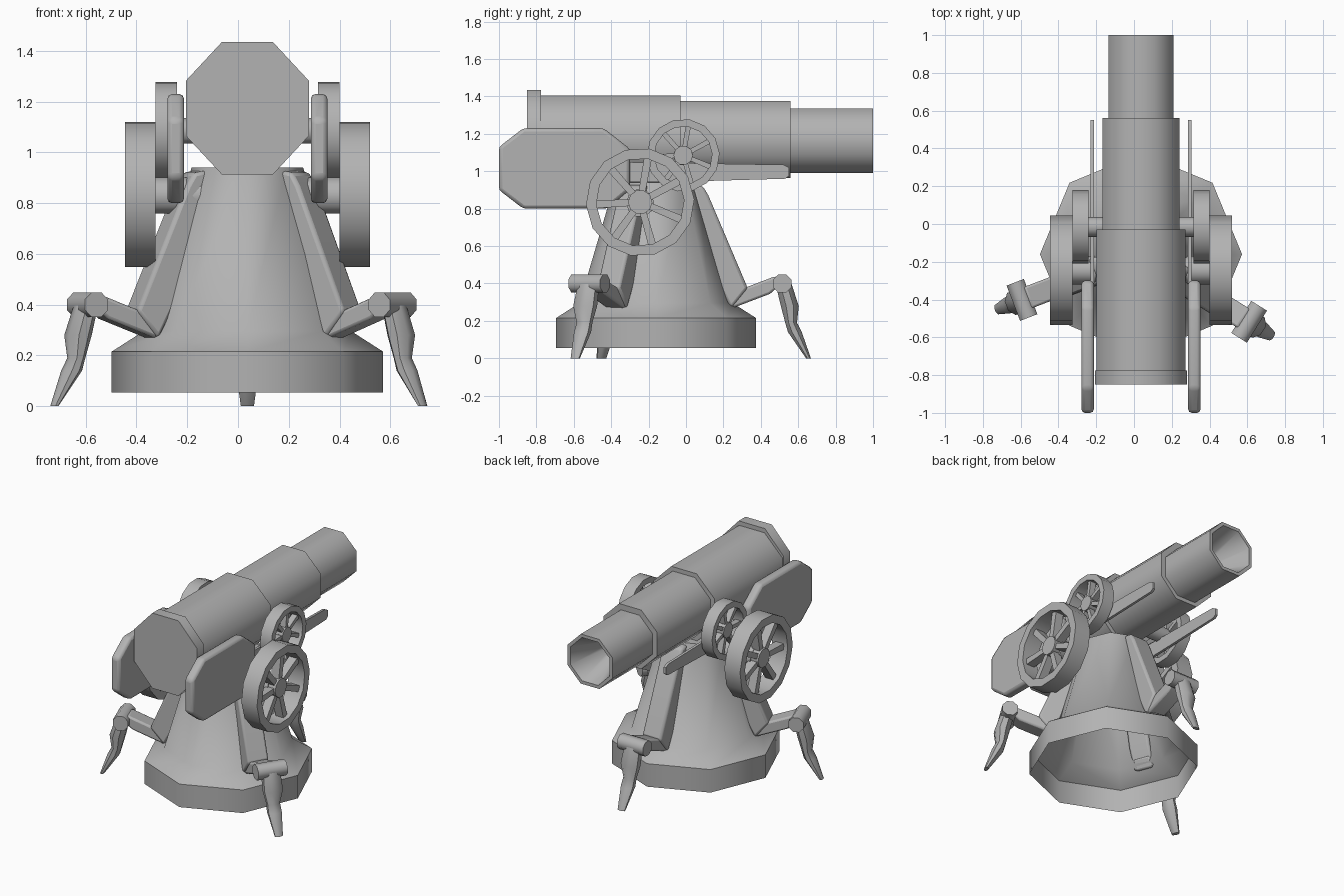
import bpy, bmesh, math
from mathutils import Matrix, Vector

cube = bpy.data.objects.get("Cube")
if cube:
    bpy.data.objects.remove(cube, do_unlink=True)

CX, CY = 0.037, -0.16          # centre line of the gun and centre of the pedestal
BORE_Z = 1.17

metal = bpy.data.materials.new("plain_grey")
metal.use_nodes = True
GREY = (0.45, 0.45, 0.45, 1)
metal.diffuse_color = GREY
metal.node_tree.nodes["Principled BSDF"].inputs["Base Color"].default_value = GREY


def finish(name, bm, matrix, angle=50, bevel=0):
    """Turn a bmesh into a shaded object."""
    bmesh.ops.recalc_face_normals(bm, faces=bm.faces)
    bm.transform(matrix)
    me = bpy.data.meshes.new(name)
    bm.to_mesh(me)
    bm.free()
    me.materials.append(metal)
    me.shade_smooth()
    me.set_sharp_from_angle(angle=math.radians(angle))
    ob = bpy.data.objects.new(name, me)
    bpy.context.collection.objects.link(ob)
    if bevel:
        mod = ob.modifiers.new("soft_edges", 'BEVEL')
        mod.width = bevel
        mod.segments = 2
    return ob


def skin(bm, rings, caps=(True, True), closed=False):
    """Bridge successive rings of points."""
    loops = [[bm.verts.new(p) for p in ring] for ring in rings]
    n = len(loops[0])
    pairs = list(zip(loops, loops[1:]))
    if closed:
        pairs.append((loops[-1], loops[0]))
    for a, b in pairs:
        for i in range(n):
            j = (i + 1) % n
            bm.faces.new((a[i], a[j], b[j], b[i]))
    if not closed:
        if caps[0]:
            bm.faces.new(loops[0])
        if caps[1]:
            bm.faces.new(loops[-1])


def circle(r, t, sides, phase=0.0):
    steps = [phase + math.tau * i / sides for i in range(sides)]
    return [(r * math.cos(a), r * math.sin(a), t) for a in steps]


# Local z of a turned part laid along the world axis
ALONG = {
    'X': Matrix(((0, 0, 1, 0), (1, 0, 0, 0), (0, 1, 0, 0), (0, 0, 0, 1))),
    'Y': Matrix(((1, 0, 0, 0), (0, 0, 1, 0), (0, 1, 0, 0), (0, 0, 0, 1))),
    'Z': Matrix.Identity(4),
}


def turned(name, profile, sides, axis, at, phase=0.0, caps=(True, True), closed=False):
    bm = bmesh.new()
    skin(bm, [circle(r, t, sides, phase) for r, t in profile], caps, closed)
    return finish(name, bm, Matrix.Translation(at) @ ALONG[axis])


def prism(name, outline, x0, x1, matrix=Matrix.Identity(4), bevel=0):
    """Extrude a (y, z) outline from x0 to x1."""
    bm = bmesh.new()
    skin(bm, [[(x, y, z) for y, z in outline] for x in (x0, x1)])
    return finish(name, bm, matrix, 40, bevel)


# Pedestal: open octagonal bell
turned("pedestal", [(0.535, 0.055), (0.535, 0.215), (0.41, 0.295), (0.22, 0.94)],
       8, 'Z', (CX, CY, 0), caps=(False, True))

# Barrel: octagonal steps with a tapered bore
k = 1 / math.cos(math.pi / 8)
EIGHTH = math.pi / 8
gun = (CX, 0, BORE_Z)
turned("barrel_breech", [(0.235 * k, -0.78), (0.235 * k, -0.03)], 8, 'Y', gun, EIGHTH)
turned("barrel_middle", [(0.205 * k, -0.05), (0.205 * k, 0.56)], 8, 'Y', gun, EIGHTH)
turned("barrel_muzzle", [(0.172 * k, 0.54), (0.172 * k, 1.0), (0.15 * k, 1.0), (0.04, 0.68)],
       8, 'Y', (CX, 0, 1.163), EIGHTH)

# Breech plate: octagon a little taller than wide
bm = bmesh.new()
skin(bm, [circle(0.261 * k, t, 8, EIGHTH) for t in (-0.85, -0.775)])
finish("breech_plate", bm, Matrix.Translation((CX, 0, 1.174)) @ ALONG['Y'] @
       Matrix.Diagonal((0.93, 1, 1, 1)))


def wheel(name, y, z, radius, inner, hub, x0, x1):
    """Rim, hub and seven spokes."""
    mid, half = (x0 + x1) / 2, abs(x1 - x0) / 2
    turned(name + "_rim", [(radius, x0), (radius, x1), (inner, x1), (inner, x0)],
           14, 'X', (0, y, z), math.radians(80), closed=True)
    turned(name + "_hub", [(hub, mid - half * 0.7), (hub, mid + half * 0.7)], 10, 'X', (0, y, z))
    w = radius * 0.06
    bm = bmesh.new()
    for i in range(7):
        spin = Matrix.Rotation(math.radians(80) + math.tau * i / 7, 3, 'X')
        box = [(0, -w), (inner * 1.03, -w * 1.2), (inner * 1.03, w * 1.2), (0, w)]
        skin(bm, [[spin @ Vector((x, a, b)) for a, b in box]
                  for x in (mid - half * 0.5, mid + half * 0.5)])
    finish(name + "_spokes", bm, Matrix.Translation((0, y, z)))


# Carriage: cheek plates, rails and wheels on both sides
cheek = [(-0.87, 0.8), (-1.0, 0.9), (-1.0, 1.13), (-0.87, 1.23),
         (-0.44, 1.23), (-0.3, 1.12), (-0.3, 0.9), (-0.42, 0.8)]
rail = [(-0.4, 0.94), (0.0, 0.945), (0.53, 0.96), (0.55, 0.975),
        (0.55, 1.02), (0.52, 1.035), (-0.4, 1.05)]
for side, s in (("left", 1), ("right", -1)):
    prism(side + "_cheek", cheek, CX + s * 0.25, CX + s * 0.315, bevel=0.018)
    prism(side + "_rail", rail, CX + s * 0.25, CX + s * 0.268)
    wheel(side + "_small_wheel", -0.015, 1.085, 0.195, 0.155, 0.052,
          CX + s * 0.278, CX + s * 0.363)
    wheel(side + "_large_wheel", -0.245, 0.835, 0.29, 0.235, 0.065,
          CX + s * 0.363, CX + s * 0.483)

turned("upper_axle", [(0.053, -0.32), (0.053, 0.32)], 10, 'X', (CX, -0.015, 1.085))
turned("lower_axle", [(0.075, -0.41), (0.075, 0.41)], 10, 'X', (CX, -0.245, 0.83))

# Legs: the same set turned about the pedestal, local y pointing outward
strut = [(0.19, 0.93), (0.25, 0.92), (0.28, 0.87), (0.49, 0.375), (0.40, 0.265), (0.33, 0.4)]
arm = [(0.36, 0.33), (0.40, 0.265), (0.61, 0.345), (0.67, 0.40), (0.64, 0.44), (0.47, 0.375)]
claw = [(0.675, 0.42, 0.045, 0.06), (0.715, 0.28, 0.052, 0.068), (0.722, 0.19, 0.034, 0.045),
        (0.742, 0.14, 0.04, 0.048), (0.815, 0.0, 0.014, 0.028)]
for name, degrees in (("rear", 90), ("right", 201), ("left", 328)):
    place = Matrix.Translation((CX, CY, 0)) @ Matrix.Rotation(math.radians(degrees - 90), 4, 'Z')
    prism(name + "_leg_strut", strut, -0.072, 0.072, place, bevel=0.015)
    prism(name + "_leg_arm", arm, -0.06, 0.06, place, bevel=0.012)
    bm = bmesh.new()
    skin(bm, [circle(0.053, t, 8, EIGHTH) for t in (-0.1, 0.1)])
    finish(name + "_leg_joint", bm, place @ Matrix.Translation((0, 0.675, 0.4)) @ ALONG['X'])
    bm = bmesh.new()
    skin(bm, [[(x * rx, y + b * ry, z) for x, b, _ in circle(1, 0, 8, EIGHTH)]
              for y, z, ry, rx in claw])
    finish(name + "_leg_claw", bm, place)
